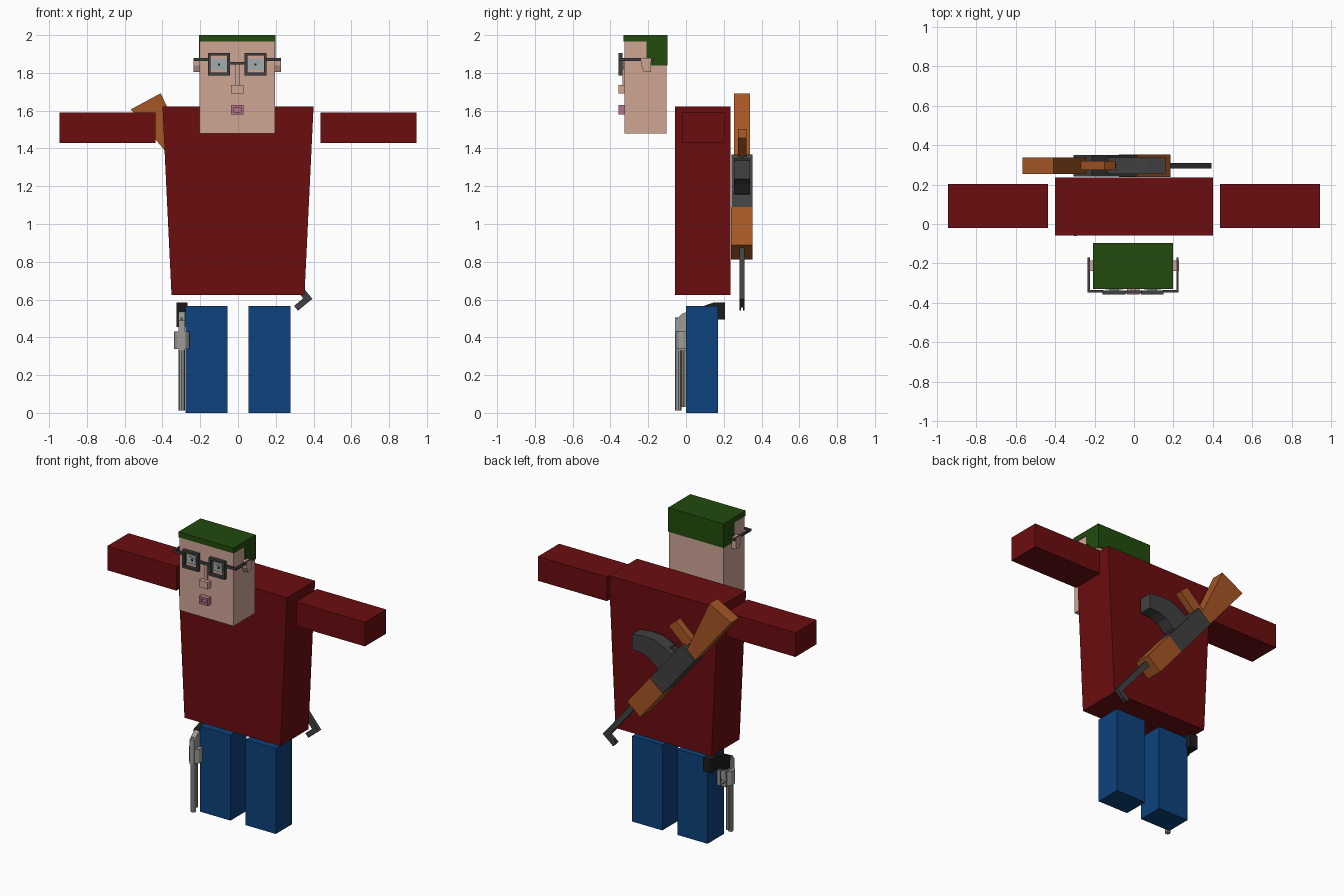
import bpy, bmesh, math
from mathutils import Vector

if "Cube" in bpy.data.objects:
    bpy.data.objects.remove(bpy.data.objects["Cube"])


def mat(name, r, g, b):
    m = bpy.data.materials.new(name)
    m.diffuse_color = (r, g, b, 1)
    m.use_nodes = True
    m.node_tree.nodes["Principled BSDF"].inputs["Base Color"].default_value = m.diffuse_color
    return m


SHIRT = mat("dark_red", .15, .004, .005)
JEANS = mat("denim_blue", .004, .054, .2)
SKIN = mat("skin", .62, .38, .30)
HAIR = mat("dark_green", .016, .07, .004)
WOOD = mat("orange_wood", .38, .095, .018)
IRON = mat("dark_grey", .052, .052, .054)
BLACK = mat("black", .012, .012, .012)
STEEL = mat("light_grey", .33, .33, .32)
PINK = mat("pink", .46, .17, .25)
EYE = mat("pale_grey", .36, .42, .42)


def finish(name, bm, m):
    bmesh.ops.recalc_face_normals(bm, faces=bm.faces)
    me = bpy.data.meshes.new(name)
    bm.to_mesh(me)
    bm.free()
    me.materials.append(m)
    ob = bpy.data.objects.new(name, me)
    bpy.context.collection.objects.link(ob)
    return ob


def prism(name, pts, axis, lo, hi, m):
    """Extrude a profile: axis 'y' takes (x, z) points, axis 'x' takes (y, z)."""
    bm = bmesh.new()
    at = (lambda p, d: (p[0], d, p[1])) if axis == 'y' else (lambda p, d: (d, p[0], p[1]))
    f = bm.faces.new([bm.verts.new(at(p, lo)) for p in pts])
    ext = bmesh.ops.extrude_face_region(bm, geom=[f])["geom"]
    shift = Vector((0, hi - lo, 0) if axis == 'y' else (hi - lo, 0, 0))
    bmesh.ops.translate(bm, verts=[v for v in ext if isinstance(v, bmesh.types.BMVert)], vec=shift)
    return finish(name, bm, m)


def box(name, x0, x1, y0, y1, z0, z1, m):
    return prism(name, [(x0, z0), (x1, z0), (x1, z1), (x0, z1)], 'y', y0, y1, m)


def tube(name, x, y, z0, z1, r, sides, m):
    pts = bmesh.new()
    bmesh.ops.create_cone(pts, cap_ends=True, segments=sides, radius1=r, radius2=r, depth=z1 - z0)
    bmesh.ops.translate(pts, verts=pts.verts, vec=(x, y, (z0 + z1) / 2))
    return finish(name, pts, m)


def frame(name, cx, cz, w, h, t, y0, y1, m):
    """Rectangular ring facing the front."""
    box(name + "_top", cx - w, cx + w, y0, y1, cz + h - t, cz + h, m)
    box(name + "_bottom", cx - w, cx + w, y0, y1, cz - h, cz - h + t, m)
    for s, side in ((-1, "right"), (1, "left")):
        a, b = sorted((cx + s * w, cx + s * (w - t)))
        box(name + "_" + side, a, b, y0, y1, cz - h + t, cz + h - t, m)


# Body
prism("torso", [(-.352, .625), (.352, .625), (.4, 1.622), (-.4, 1.622)], 'y', -.058, .236, SHIRT)
for s, side in ((-1, "right"), (1, "left")):
    a, b = sorted((s * .438, s * .945))
    box(side + "_arm", a, b, -.02, .203, 1.43, 1.59, SHIRT)
    a, b = sorted((s * .055, s * .277))
    box(side + "_leg", a, b, 0, .17, 0, .567, JEANS)

# Head and hair
CX = -.004
box("head", CX - .199, CX + .199, -.325, -.103, 1.48, 1.985, SKIN)
prism("hair", [(-.33, 1.965), (-.33, 2), (-.097, 2), (-.097, 1.84), (-.21, 1.84), (-.21, 1.965)],
      'x', CX - .203, CX + .203, HAIR)

# Face
box("nose_bridge", CX - .011, CX + .011, -.337, -.32, 1.73, 1.85, SKIN)
box("nose_tip", CX - .032, CX + .032, -.358, -.32, 1.692, 1.736, SKIN)
frame("lips", CX, 1.605, .032, .025, .013, -.357, -.32, PINK)
box("mouth", CX - .02, CX + .02, -.345, -.32, 1.59, 1.62, PINK)
box("glasses_bridge", CX - .042, CX + .042, -.352, -.338, 1.844, 1.858, IRON)
for s, side in ((-1, "right"), (1, "left")):
    ex = CX + s * .097
    frame(side + "_glasses_rim", ex, 1.846, .058, .059, .014, -.358, -.337, IRON)
    box(side + "_eye", ex - .043, ex + .043, -.332, -.32, 1.814, 1.874, EYE)
    box(side + "_iris", ex - .024, ex + .024, -.337, -.33, 1.828, 1.86, EYE)
    box(side + "_pupil", ex - .006, ex + .006, -.34, -.335, 1.838, 1.85, BLACK)
    a, b = sorted((CX + s * .15, CX + s * .231))
    box(side + "_glasses_hinge", a, b, -.348, -.336, 1.864, 1.88, IRON)
    a, b = sorted((CX + s * .219, CX + s * .231))
    box(side + "_glasses_temple", a, b, -.34, -.17, 1.864, 1.88, IRON)
    a, b = sorted((CX + s * .19, CX + s * .232))
    prism(side + "_ear", [(-.238, 1.878), (-.185, 1.878), (-.185, 1.805), (-.222, 1.805), (-.238, 1.84)],
          'x', a, b, SKIN)

# Rifle across the back: s runs from handguard towards stock, t towards the magazine side
YM = .296


def rifle(name, st, half, m, off=0):
    pts = [(.185 - .64 * s + .77 * t, .89 + .77 * s + .64 * t) for s, t in st]
    prism(name, pts, 'y', YM + off - half, YM + off + half, m)


def rect(s0, s1, t0, t1):
    return [(s0, t0), (s1, t0), (s1, t1), (s0, t1)]


rifle("rifle_handguard", rect(0, .26, -.123, 0), .057, WOOD)
rifle("rifle_receiver", rect(.26, .622, -.123, 0), .055, IRON)
rifle("rifle_barrel", rect(-.353, .01, -.058, -.022), .014, IRON)
rifle("rifle_sight_post", rect(-.353, -.32, -.095, -.058), .014, IRON)
for o in (-.01, .01):
    rifle("rifle_sight_prong", rect(-.353, -.32, -.121, -.095), .004, IRON, o)
rifle("rifle_trigger", rect(.5, .515, -.01, .045), .008, IRON)
rifle("rifle_trigger_guard", rect(.44, .56, .04, .05), .01, IRON)
prism("rifle_stock", [(-.567, 1.607), (-.409, 1.692), (-.377, 1.623), (-.245, 1.345), (-.305, 1.288)],
      'y', YM - .042, YM + .043, WOOD)
prism("rifle_grip", [(-.095, 1.455), (-.15, 1.502), (-.27, 1.395), (-.215, 1.345)],
      'y', YM - .022, YM + .024, WOOD)
prism("rifle_magazine", [(.16, 1.337), (.07, 1.348), (-.01, 1.342), (-.08, 1.31), (-.15, 1.265),
                         (-.05, 1.15), (-.02, 1.165), (.03, 1.21), (.09, 1.233), (.16, 1.237)],
      'y', YM - .043, YM + .043, IRON)

# Revolver hanging on the right hip, barrel down
GX = -.298
tube("revolver_barrel", GX, -.041, .012, .36, .017, 8, STEEL)
tube("revolver_rod", GX, -.014, .03, .36, .011, 8, STEEL)
tube("revolver_cylinder", GX, -.016, .338, .432, .042, 12, STEEL)
prism("revolver_frame", [(-.058, .33), (-.04, .33), (.03, .33), (.035, .46), (.005, .535), (-.02, .525),
                         (-.058, .49)], 'x', GX - .017, GX + .017, STEEL)
prism("revolver_hammer", [(-.035, .48), (-.06, .497), (-.055, .507), (-.015, .5)],
      'x', GX - .007, GX + .007, STEEL)
for n, (y0, y1, z0, z1) in enumerate(((.03, .085, .36, .37), (.075, .085, .37, .45), (.03, .085, .45, .46))):
    box("revolver_trigger_guard", GX - .01, GX + .01, y0, y1, z0, z1, STEEL)
prism("revolver_grip", [(.207, .585), (.15, .585), (.0, .535), (.005, .455), (.04, .455), (.14, .495),
                        (.207, .495)], 'x', GX - .028, GX + .03, BLACK)
